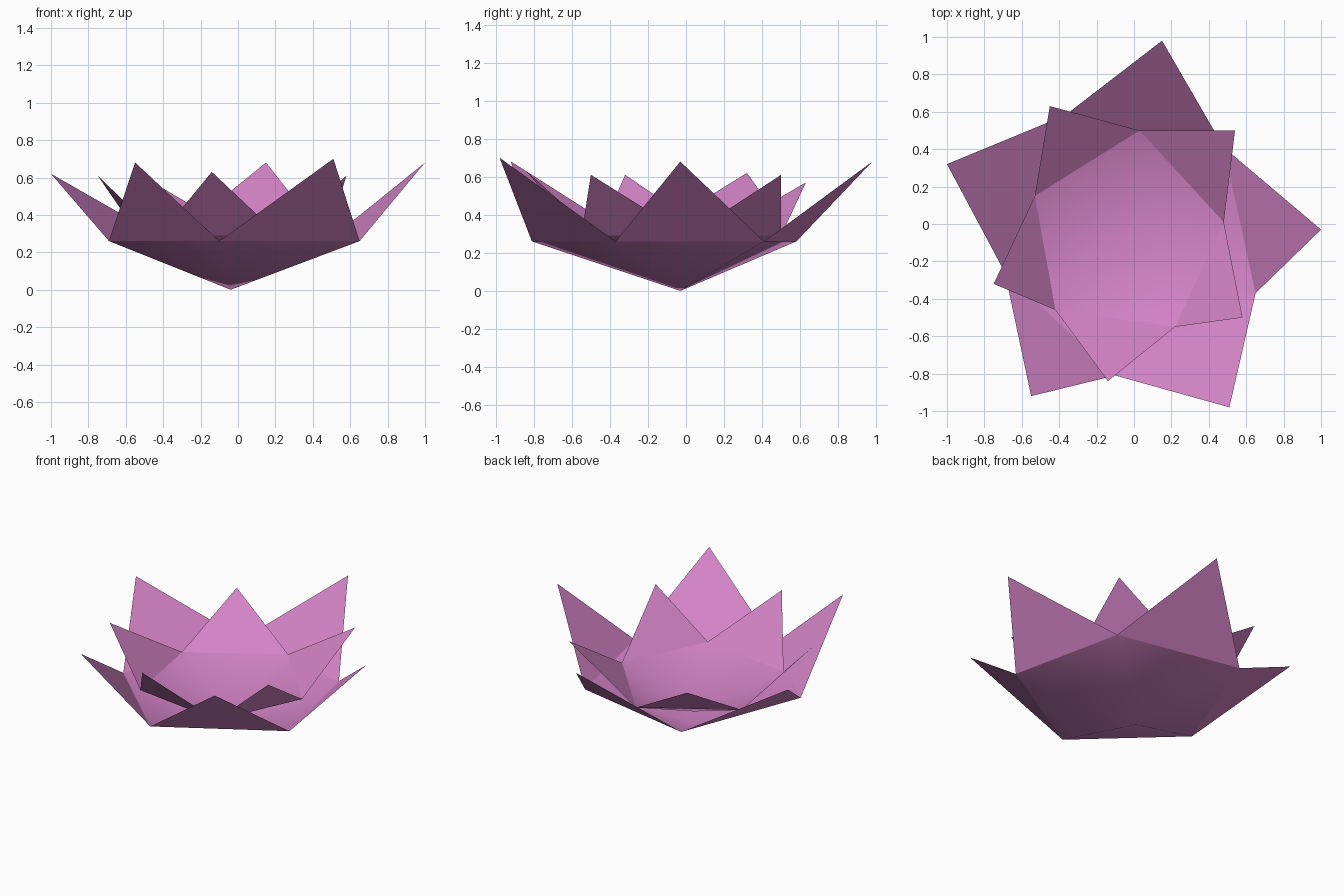
import bpy

if "Cube" in bpy.data.objects:
    bpy.data.objects.remove(bpy.data.objects["Cube"])

pink = bpy.data.materials.new("petal_pink")
pink.diffuse_color = (0.66, 0.23, 0.57, 1)
pink.use_nodes = True
pink.node_tree.nodes["Principled BSDF"].inputs["Base Color"].default_value = pink.diffuse_color


def add_mesh(name, verts, faces, smooth):
    mesh = bpy.data.meshes.new(name)
    mesh.from_pydata(verts, [], faces)
    mesh.materials.append(pink)
    for p in mesh.polygons:
        p.use_smooth = smooth
    obj = bpy.data.objects.new(name, mesh)
    bpy.context.collection.objects.link(obj)


def petal_layer(name, apex, ring, ring_z, tips):
    """A smooth five-sided cup with one flat pointed petal on each rim edge."""
    rim = [(x, y, ring_z) for x, y in ring]
    n = len(rim)
    cup_faces = [(n, (i + 1) % n, i) for i in range(n)]
    add_mesh(name + "_cup", rim + [apex], cup_faces, True)
    for i, tip in enumerate(tips):
        add_mesh(f"{name}_petal_{i + 1}", [rim[i], rim[(i + 1) % n], tip],
                 [(1, 0, 2)], False)


# Outer flower layer
petal_layer(
    "outer", (-0.04, -0.03, 0.0),
    [(0.48, 0.41), (-0.37, 0.58), (-0.69, -0.26), (-0.10, -0.81), (0.65, -0.37)],
    0.26,
    [(0.15, 0.98, 0.68), (-1.0, 0.32, 0.62), (-0.55, -0.92, 0.68),
     (0.51, -0.98, 0.70), (1.0, -0.03, 0.68)])

# Inner flower layer, turned between the outer petals
petal_layer(
    "inner", (-0.04, -0.03, 0.08),
    [(0.03, 0.50), (-0.53, 0.15), (-0.42, -0.46), (0.22, -0.55), (0.48, 0.01)],
    0.29,
    [(-0.45, 0.63, 0.57), (-0.75, -0.32, 0.61), (-0.14, -0.84, 0.63),
     (0.58, -0.50, 0.61), (0.54, 0.50, 0.61)])
